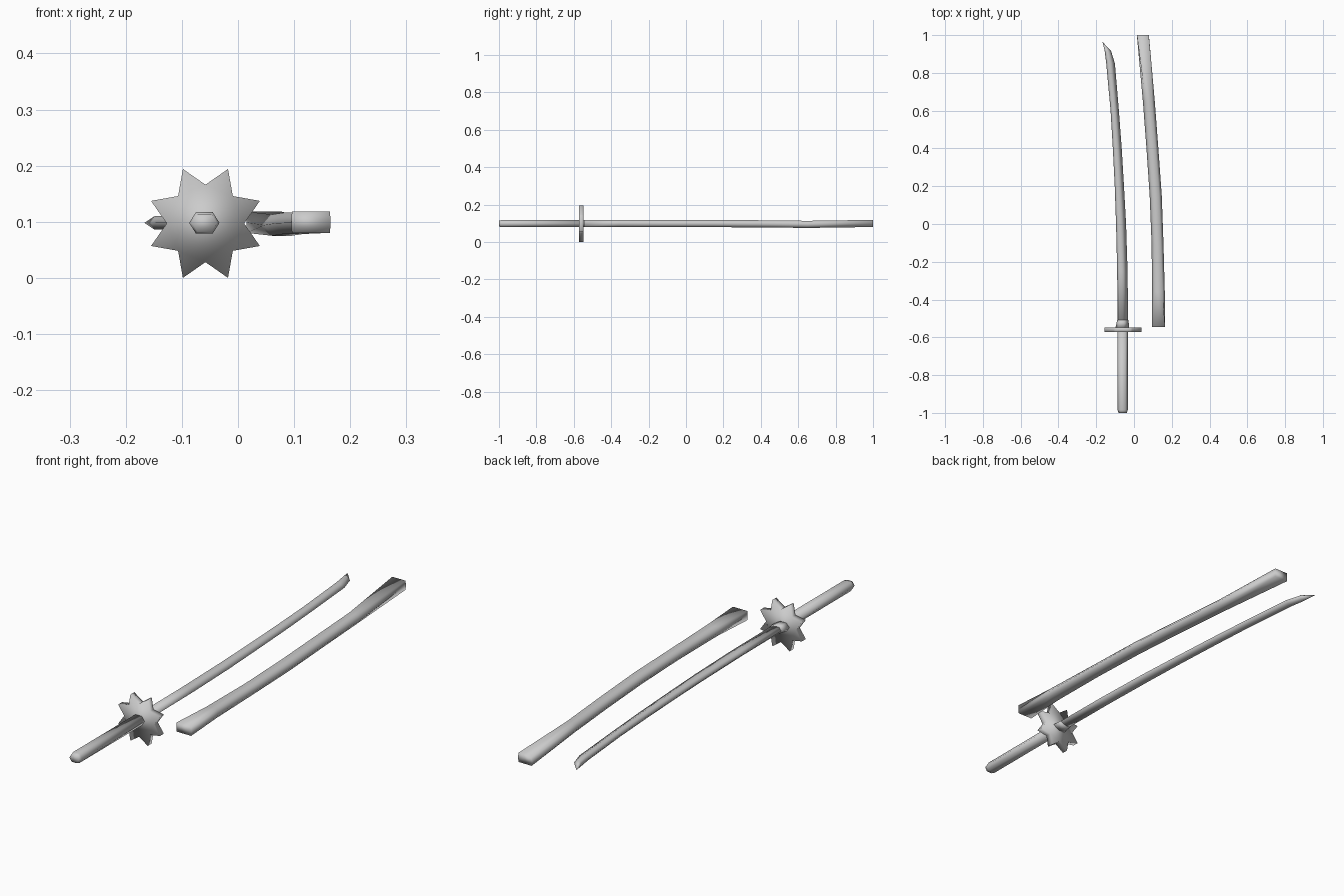
import bpy, bmesh, math

if "Cube" in bpy.data.objects:
    bpy.data.objects.remove(bpy.data.objects["Cube"])

CX, CZ = -0.06, 0.098   # sword axis


def loft(name, sections):
    """Skin a list of (y, [(x, z), ...]) rings and cap both ends."""
    bm = bmesh.new()
    rings = [[bm.verts.new((x, y, z)) for x, z in pts] for y, pts in sections]
    n = len(rings[0])
    for a, b in zip(rings, rings[1:]):
        for i in range(n):
            j = (i + 1) % n
            bm.faces.new((a[i], a[j], b[j], b[i]))
    bm.faces.new(rings[0])
    bm.faces.new(rings[-1])
    bmesh.ops.remove_doubles(bm, verts=bm.verts, dist=1e-5)
    bmesh.ops.recalc_face_normals(bm, faces=bm.faces)
    for f in bm.faces:
        f.smooth = True
    me = bpy.data.meshes.new(name)
    bm.to_mesh(me)
    bm.free()
    ob = bpy.data.objects.new(name, me)
    bpy.context.collection.objects.link(ob)
    return ob


def hexagon(x0, x1, z, h, left, right):
    """Six-sided section; left/right are the chamfer widths of each side."""
    return [(x0, z), (x0 + left, z - h), (x1 - right, z - h),
            (x1, z), (x1 - right, z + h), (x0 + left, z + h)]


# handle with a slightly rounded pommel
def grip(s):
    return hexagon(CX - 0.027 * s, CX + 0.027 * s, CZ, 0.019 * s, 0.012 * s, 0.012 * s)


loft("handle", [(-1.0, grip(0.82)), (-0.985, grip(1)), (-0.565, grip(1))])

# eight-pointed star guard
star = []
for i in range(16):
    r = 0.105 if i % 2 else 0.069
    a = i * math.pi / 8
    star.append((-0.058 + r * math.cos(a), CZ - 0.001 + r * math.sin(a)))
loft("guard", [(-0.573, star), (-0.547, star)])

# collar between guard and blade
loft("blade_collar", [
    (-0.55, hexagon(-0.098, -0.026, CZ, 0.017, 0.014, 0.028)),
    (-0.507, hexagon(-0.089, -0.029, CZ, 0.015, 0.012, 0.026))])

# curved blade: spine on the left, cutting edge on the right
blade = [(-0.54, -0.087, -0.031), (-0.25, -0.089, -0.034), (0.0, -0.095, -0.042),
         (0.2, -0.102, -0.053), (0.4, -0.112, -0.065), (0.6, -0.124, -0.080),
         (0.85, -0.147, -0.101), (0.915, -0.155, -0.121)]
rings = [(y, hexagon(a, b, CZ, 0.012, 0.18 * (b - a), 0.48 * (b - a))) for y, a, b in blade]
rings.append((0.965, [(-0.167, CZ)] * 6))
loft("blade", rings)

# curved scabbard: square ends, hexagonal body  (y, x left, x right, z, side chamfer)
scabbard = [(-0.545, 0.095, 0.165, 0.099, 0.001), (-0.36, 0.096, 0.163, 0.099, 0.012),
            (-0.1, 0.093, 0.156, 0.098, 0.014), (0.15, 0.083, 0.147, 0.098, 0.014),
            (0.4, 0.066, 0.129, 0.097, 0.014), (0.65, 0.047, 0.110, 0.094, 0.014),
            (1.0, 0.015, 0.079, 0.099, 0.001)]
loft("scabbard", [(y, hexagon(a, b, z, 0.019, c, c)) for y, a, b, z, c in scabbard])
